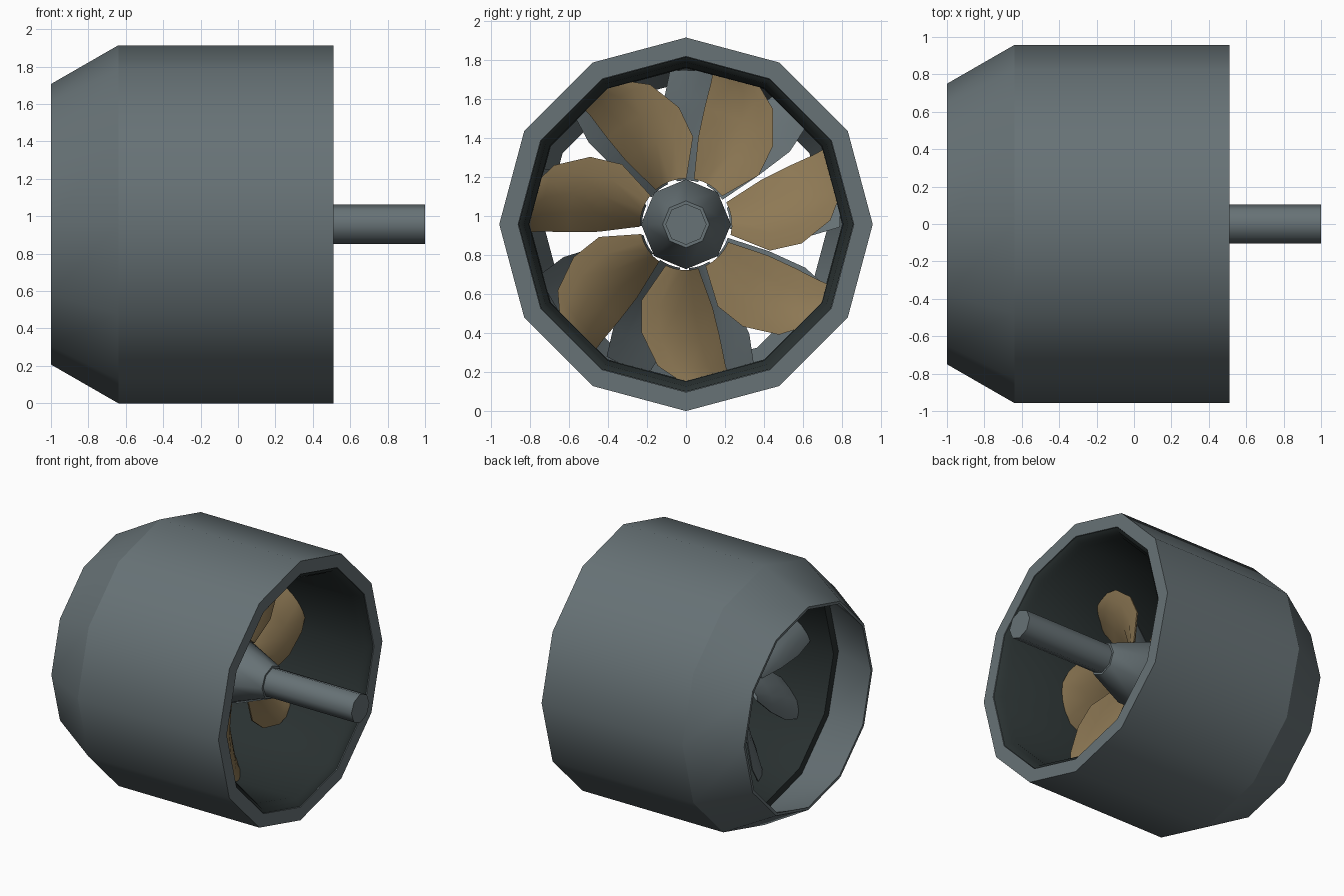
import bpy, bmesh
from math import sin, cos, pi, radians

old = bpy.data.objects.get("Cube")
if old:
    bpy.data.objects.remove(old)

AXIS_Z = 0.957


def material(name, rgb):
    m = bpy.data.materials.new(name)
    m.use_nodes = True
    m.diffuse_color = (*rgb, 1)
    m.node_tree.nodes["Principled BSDF"].inputs["Base Color"].default_value = (*rgb, 1)
    return m


steel = material("steel grey", (0.135, 0.168, 0.18))
dark = material("dark liner", (0.022, 0.03, 0.03))
bronze = material("bronze", (0.27, 0.19, 0.09))


def finish(name, bm, mat, angle):
    bmesh.ops.recalc_face_normals(bm, faces=bm.faces)
    mesh = bpy.data.meshes.new(name)
    bm.to_mesh(mesh)
    bm.free()
    mesh.materials.append(mat)
    ob = bpy.data.objects.new(name, mesh)
    bpy.context.collection.objects.link(ob)
    ob.location.z = AXIS_Z
    bpy.ops.object.select_all(action='DESELECT')
    ob.select_set(True)
    bpy.context.view_layer.objects.active = ob
    bpy.ops.object.shade_smooth_by_angle(angle=radians(angle))
    return ob


def polar(x, r, a):
    return (x, r * cos(a), r * sin(a))


def lathe(name, profile, sides, mat, closed=True, angle=46):
    """Spin an (x, radius) profile around the x axis."""
    bm = bmesh.new()
    rings = [[bm.verts.new(polar(x, r, 2 * pi * i / sides)) for i in range(sides)]
             for x, r in profile]
    pairs = list(zip(rings, rings[1:]))
    if closed:
        pairs.append((rings[-1], rings[0]))
    for a, b in pairs:
        for i in range(sides):
            j = (i + 1) % sides
            bm.faces.new((a[i], a[j], b[j], b[i]))
    if not closed:
        bm.faces.new(rings[0])
        bm.faces.new(rings[-1])
    return finish(name, bm, mat, angle)


def blades(name, count, start, sections, x_lead, x_trail, camber, thick, mat):
    """Ring of twisted blades; sections are (radius, lead degrees, trail degrees)."""
    bm = bmesh.new()
    steps = 4
    for k in range(count):
        base = radians(start) + 2 * pi * k / count
        front, back = [], []
        for r, lead, trail in sections:
            for side, rows in ((1, front), (-1, back)):
                row = []
                for s in range(steps + 1):
                    t = s / steps
                    bulge = sin(pi * t)
                    x = x_lead + (x_trail - x_lead) * t + camber * bulge
                    x += side * thick * (0.2 + 0.8 * bulge) / 2
                    a = base + radians(lead + (trail - lead) * t)
                    row.append(bm.verts.new(polar(x, r, a)))
                rows.append(row)
        for rows in (front, back):
            for p, q in zip(rows, rows[1:]):
                for s in range(steps):
                    bm.faces.new((p[s], p[s + 1], q[s + 1], q[s]))
        # close the leading, trailing, root and tip edges
        for e in (0, -1):
            for i in range(len(sections) - 1):
                bm.faces.new((front[i][e], front[i + 1][e], back[i + 1][e], back[i][e]))
            for s in range(steps):
                bm.faces.new((front[e][s], front[e][s + 1], back[e][s + 1], back[e][s]))
    return finish(name, bm, mat, 40)


# Twelve-sided duct with a dark liner and a tapered outlet
lathe("duct_shell", [(-0.64, 0.957), (0.51, 0.957), (0.51, 0.86), (-0.64, 0.86)], 12, steel)
lathe("duct_liner", [(-0.645, 0.858), (0.505, 0.858), (0.485, 0.83), (0.46, 0.825),
                     (0.44, 0.805), (-0.645, 0.80)], 12, dark)
lathe("outlet_nozzle", [(-0.64, 0.957), (-1.0, 0.75), (-1.0, 0.73), (-0.64, 0.86)], 12, steel)

# Hub and drive shaft
lathe("hub", [(-0.35, 0.19), (-0.28, 0.23), (0.0, 0.23), (0.28, 0.12)], 8, steel, False)
lathe("drive_shaft", [(0.2, 0.105), (1.0, 0.105)], 8, steel, False)

# Seven swept rotor blades
blades("rotor_blades", 7, 80,
       [(0.235, 0, -42), (0.45, 2, -46), (0.6, 1, -38), (0.74, 0, -27), (0.82, 0, -16)],
       -0.18, 0.0, 0.03, 0.05, bronze)

# Nine stator vanes behind the rotor
blades("stator_vanes", 9, 88,
       [(0.225, 14, -14), (0.45, 14, -14), (0.65, 12, -13), (0.79, 8, -9)],
       -0.46, -0.26, -0.03, 0.05, steel)
